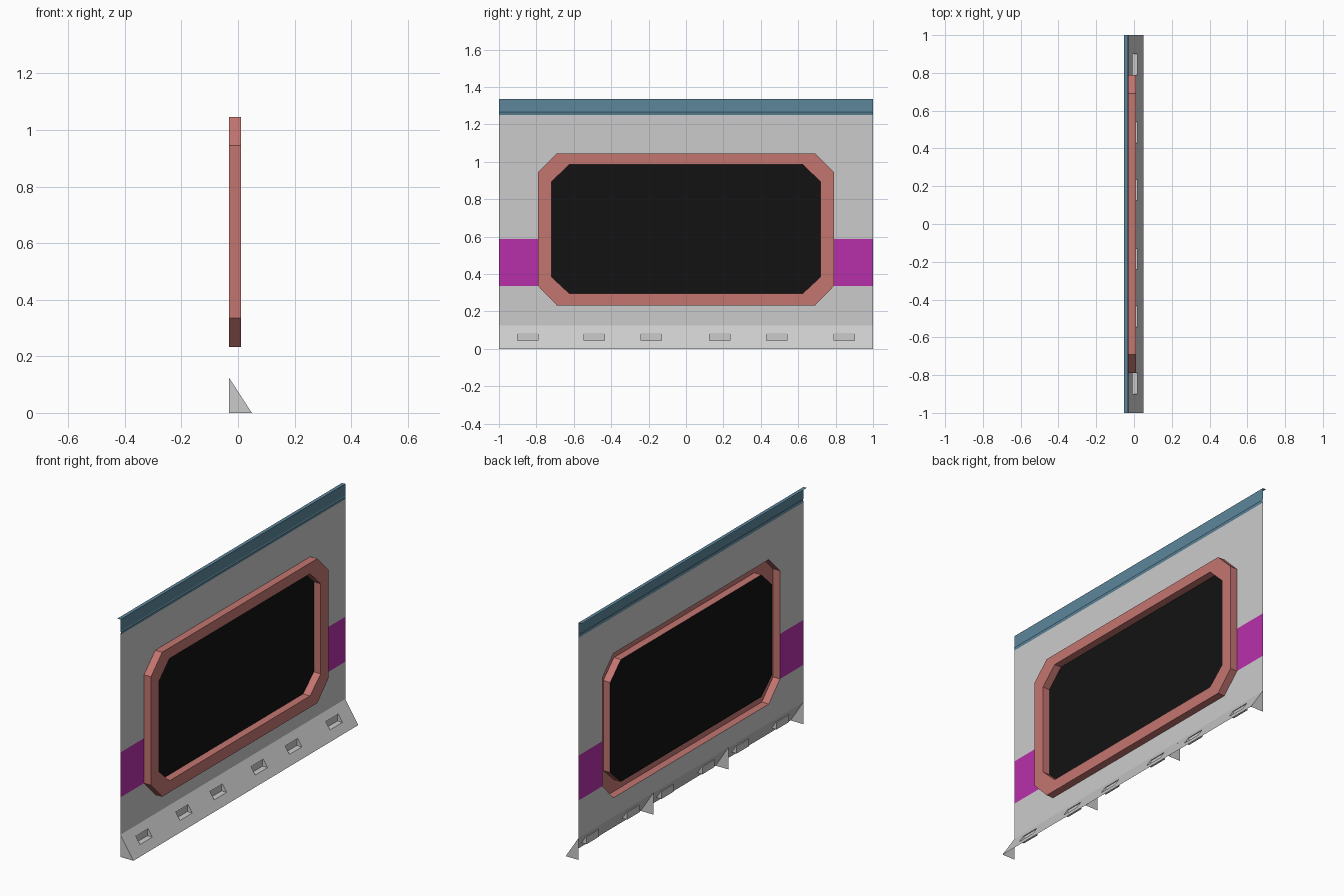
import bpy

if "Cube" in bpy.data.objects:
    bpy.data.objects.remove(bpy.data.objects["Cube"])

XW = -0.032          # plane of the wall
XF = 0.011           # front plane of the window frame
BASE_Z, TOP_Z = 0.125, 1.25


def material(name, rgb):
    m = bpy.data.materials.new(name)
    m.diffuse_color = (*rgb, 1)
    m.use_nodes = True
    m.node_tree.nodes["Principled BSDF"].inputs["Base Color"].default_value = m.diffuse_color
    return m


def build(name, polys, mat=None):
    """One flat-shaded object from a list of polygons, sharing equal corners."""
    verts, faces, index = [], [], {}
    for poly in polys:
        face = []
        for p in poly:
            key = tuple(round(c, 5) for c in p)
            if key not in index:
                index[key] = len(verts)
                verts.append(key)
            face.append(index[key])
        faces.append(face)
    me = bpy.data.meshes.new(name)
    me.from_pydata(verts, [], faces)
    me.update()
    ob = bpy.data.objects.new(name, me)
    bpy.context.collection.objects.link(ob)
    if mat:
        me.materials.append(mat)
    return ob


def at_x(x, pts):
    return [(x, y, z) for y, z in pts]


def octagon(hy, z0, z1, cy, cz0, cz1):
    """Chamfered rectangle in the wall plane, counter-clockwise seen from +x."""
    return [(-cy, z0), (cy, z0), (hy, cz0), (hy, cz1),
            (cy, z1), (-cy, z1), (-hy, cz1), (-hy, cz0)]


def bridge(a, b):
    n = len(a)
    return [[a[i], a[(i + 1) % n], b[(i + 1) % n], b[i]] for i in range(n)]


def strip(profile, y0, y1):
    """Sheet swept along y from an x-z profile running upward."""
    return [[(a[0], y0, a[1]), (a[0], y1, a[1]), (b[0], y1, b[1]), (b[0], y0, b[1])]
            for a, b in zip(profile, profile[1:])]


teal = material("teal", (0.11, 0.24, 0.33))
red = material("dusty_red", (0.55, 0.18, 0.165))
magenta = material("magenta", (0.48, 0.03, 0.40))
black = material("black", (0.006, 0.006, 0.006))

outer = octagon(0.79, 0.232, 1.045, 0.69, 0.335, 0.945)
inner = octagon(0.72, 0.297, 0.985, 0.625, 0.385, 0.892)
S0, S1 = 0.335, 0.588   # stripe heights

# wall panel around the window opening
lower = [(-1, BASE_Z), (1, BASE_Z), (1, S0), outer[2], outer[1], outer[0], outer[7], (-1, S0)]
upper = [(-1, S1), (-0.79, S1), outer[6], outer[5], outer[4], outer[3],
         (0.79, S1), (1, S1), (1, TOP_Z), (-1, TOP_Z)]
build("wall_panel", [at_x(XW, lower), at_x(XW, upper)])

# coloured stripe on both sides of the window
build("side_stripes", [at_x(XW, [(a, S0), (b, S0), (b, S1), (a, S1)])
                       for a, b in ((-1, -0.79), (0.79, 1))], magenta)

# raised window frame, open at the back
rings = [at_x(XW, outer), at_x(XF, outer), at_x(XF, inner), at_x(XW, inner)]
build("window_frame", [f for a, b in zip(rings, rings[1:]) for f in bridge(a, b)], red)
build("window_pane", [at_x(XW, inner)], black)

# top trim with a lip folded to the back
build("top_trim", strip([(XW, TOP_Z), (-0.029, 1.265), (XW, 1.27), (XW, 1.336), (-0.052, 1.336)],
                        -1, 1), teal)

# sloped skirt with foothold notches
foot, head = (0.049, 0.0), (XW, BASE_Z)


def slope(z):
    return (foot[0] + (head[0] - foot[0]) * z / BASE_Z, z)


low, high = slope(0.045), slope(0.086)
notch = [low, (-0.011, 0.045), (-0.011, 0.086), high]
starts = [-0.9, -0.545, -0.24, 0.125, 0.43, 0.79]
skirt, pockets, y = [], [], -1
for s in starts:
    e = s + 0.11
    skirt += strip([foot, low, high, head], y, s)
    skirt += strip([foot, low], s, e) + strip([high, head], s, e)
    pockets += strip(notch, s, e)
    pockets += [[(px, yy, pz) for px, pz in notch] for yy in (s, e)]
    y = e
skirt += strip([foot, low, high, head], y, 1)
build("sloped_skirt", skirt)
build("foothold_notches", pockets)

# triangular ribs behind the skirt
build("skirt_ribs", [[(XW, yy, 0), (foot[0], yy, 0), (XW, yy, BASE_Z)]
                     for yy in (-1, -1 / 3, 1 / 3, 1)])
